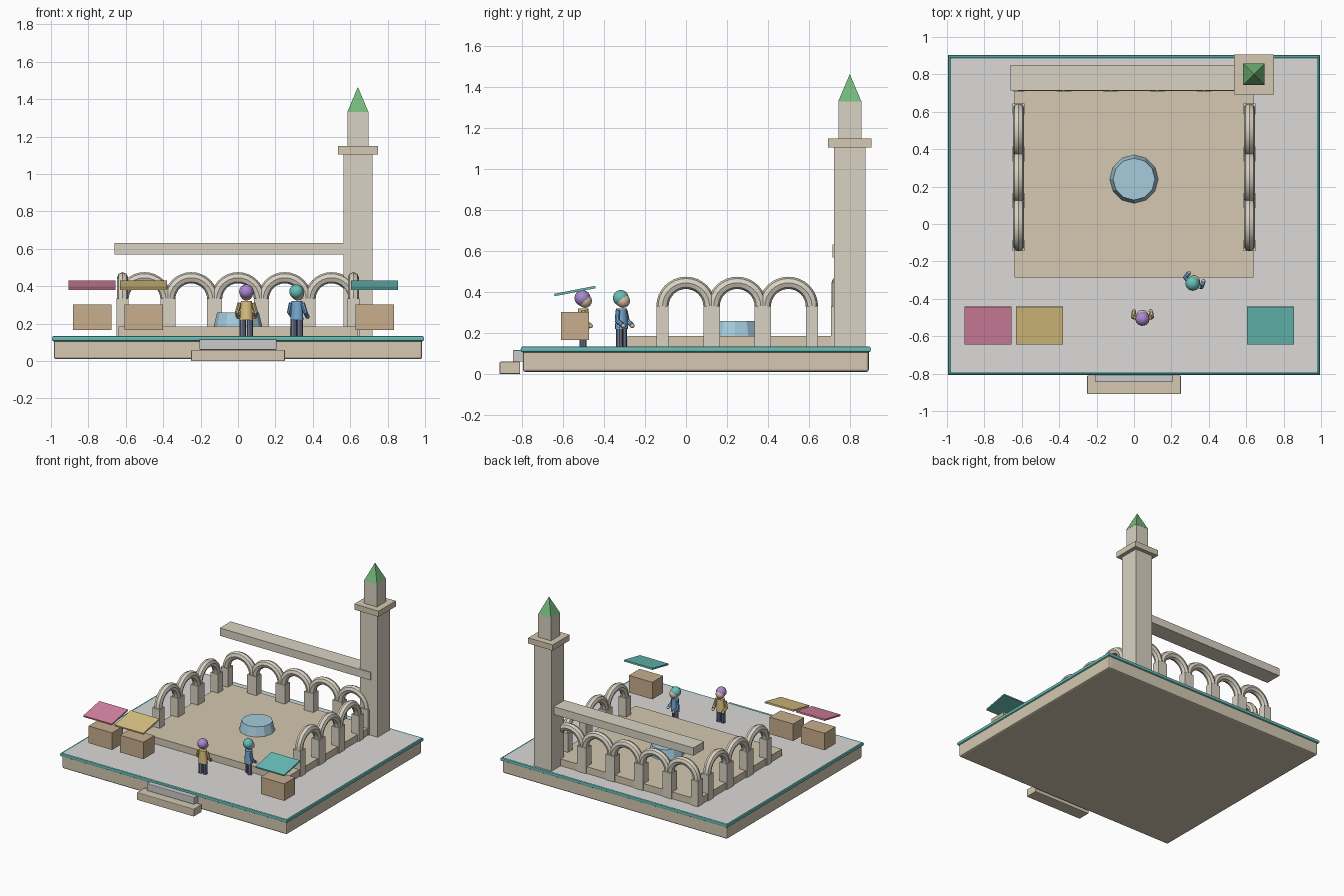
import bpy, math
from mathutils import Vector, Matrix

if "Cube" in bpy.data.objects:
    bpy.data.objects.remove(bpy.data.objects["Cube"])


def material(name, rgb):
    m = bpy.data.materials.new(name)
    m.diffuse_color = (*rgb, 1)
    m.use_nodes = True
    m.node_tree.nodes["Principled BSDF"].inputs["Base Color"].default_value = m.diffuse_color
    return m


TAN = material("sandstone", (0.66, 0.58, 0.44))
STONE = material("pale_stone", (0.70, 0.65, 0.55))
PAVE = material("paving", (0.72, 0.70, 0.68))
TEAL = material("teal", (0.14, 0.52, 0.48))
BLUE = material("water", (0.38, 0.60, 0.72))
GREEN = material("roof_green", (0.18, 0.48, 0.20))
WOOD = material("wood", (0.58, 0.42, 0.27))
CRIMSON = material("crimson", (0.68, 0.23, 0.36))
GOLD = material("gold", (0.70, 0.54, 0.22))
NAVY = material("trousers", (0.17, 0.19, 0.30))
SKIN = material("skin", (0.72, 0.50, 0.36))
PURPLE = material("purple", (0.40, 0.25, 0.62))
COAT = material("blue_coat", (0.18, 0.40, 0.65))


def finish(ob, name, mat, smooth=False):
    ob.name = ob.data.name = name
    if mat:
        ob.data.materials.append(mat)
    if smooth:
        bpy.ops.object.shade_smooth_by_angle(angle=math.radians(40))
    return ob


def box(name, x, y, z, mat=None, bevel=0.0):
    """Box from (min, max) ranges on each axis."""
    bpy.ops.mesh.primitive_cube_add(size=1)
    ob = bpy.context.object
    lo, hi = Vector((x[0], y[0], z[0])), Vector((x[1], y[1], z[1]))
    ob.data.transform(Matrix.Diagonal((*(hi - lo), 1)))
    ob.location = (lo + hi) / 2
    if bevel:
        m = ob.modifiers.new("bevel", 'BEVEL')
        m.width, m.segments = bevel, 2
    return finish(ob, name, mat)


def square(name, c, half, z, mat, top=None):
    """Square tower stage, optionally tapering to another half width."""
    bpy.ops.mesh.primitive_cone_add(
        vertices=4, radius1=half * math.sqrt(2),
        radius2=half * math.sqrt(2) if top is None else top,
        depth=z[1] - z[0], location=(*c, (z[0] + z[1]) / 2),
        rotation=(0, 0, math.pi / 4))
    return finish(bpy.context.object, name, mat)


def tube(name, pts, radius, mat, closed=False, res=2):
    """Round tube swept along a poly path, converted to mesh."""
    cu = bpy.data.curves.new(name, 'CURVE')
    cu.dimensions = '3D'
    cu.bevel_depth, cu.bevel_resolution, cu.use_fill_caps = radius, res, True
    sp = cu.splines.new('POLY')
    sp.points.add(len(pts) - 1)
    for p, co in zip(sp.points, pts):
        p.co = (*co, 1)
    sp.use_cyclic_u = closed
    ob = bpy.data.objects.new(name, cu)
    bpy.context.collection.objects.link(ob)
    bpy.ops.object.select_all(action='DESELECT')
    ob.select_set(True)
    bpy.context.view_layer.objects.active = ob
    bpy.ops.object.convert(target='MESH')
    return finish(bpy.context.object, name, mat, True)


# Base, paving, rim and front steps
box("base", (-0.985, 0.985), (-0.797, 0.893), (0.01, 0.12), TAN, 0.012)
box("paving", (-0.985, 0.985), (-0.797, 0.893), (0.11, 0.131), PAVE)
tube("rim", [(-0.985, -0.797, 0.12), (0.985, -0.797, 0.12),
             (0.985, 0.893, 0.12), (-0.985, 0.893, 0.12)], 0.015, TEAL, True)
box("lower_step", (-0.25, 0.25), (-0.91, -0.81), (0.0, 0.06), TAN, 0.004)
box("upper_step", (-0.207, 0.207), (-0.845, -0.78), (0.06, 0.117), None, 0.004)

# Courtyard platform and fountain
box("courtyard", (-0.64, 0.64), (-0.285, 0.765), (0.13, 0.185), TAN)
bpy.ops.mesh.primitive_cone_add(vertices=12, radius1=0.13, radius2=0.112,
                                depth=0.075, location=(0, 0.24, 0.2205))
finish(bpy.context.object, "fountain", BLUE)

# Arcades: each arch is a half ring standing on two square posts
R, SPRING = 0.115, 0.33


def arch(label, x, y, along_y):
    d = Vector((0, 1, 0)) if along_y else Vector((1, 0, 0))
    c = Vector((x, y, SPRING))
    pts = [c + d * R * math.cos(math.pi * i / 16)
           + Vector((0, 0, R * math.sin(math.pi * i / 16))) for i in range(17)]
    tube(label + "_arch", pts, 0.03, STONE)
    hx, hy = (0.0325, 0.03) if along_y else (0.03, 0.0325)
    for s in (-1, 1):
        p = c + d * R * s
        box(label + "_post", (p.x - hx, p.x + hx), (p.y - hy, p.y + hy),
            (0.13, SPRING + 0.003), STONE)


for i in range(5):
    arch("back_arcade", -0.5 + 0.25 * i, 0.74, False)
for side, sx in (("left", -1), ("right", 1)):
    for i in range(3):
        arch(side + "_arcade", sx * 0.617, 0.25 * i, True)

box("roof_beam", (-0.66, 0.66), (0.715, 0.85), (0.57, 0.632), STONE)

# Tower
T = (0.641, 0.8)
square("tower_shaft", T, 0.077, (0.13, 1.105), STONE)
square("tower_gallery", T, 0.107, (1.105, 1.15), TAN)
square("tower_lantern", T, 0.056, (1.15, 1.33), STONE)
square("tower_roof", T, 0.057, (1.33, 1.465), GREEN, 0.0)

# Market stalls with tilted awnings
for cx, mat in ((-0.78, CRIMSON), (-0.505, GOLD), (0.73, TEAL)):
    box("stall_counter", (cx - 0.103, cx + 0.103), (-0.61, -0.474),
        (0.167, 0.302), WOOD)
    awning = box("stall_awning", (cx - 0.125, cx + 0.125), (-0.645, -0.441),
                 (0.399, 0.411), mat)
    awning.rotation_euler.x = math.radians(11)


# Visitors
def ball(name, co, r, mat):
    bpy.ops.mesh.primitive_uv_sphere_add(segments=12, ring_count=8, radius=r,
                                         location=co)
    return finish(bpy.context.object, name, mat, True)


def visitor(x, y, turn, hat, coat):
    m = Matrix.Translation((x, y, 0.135)) @ Matrix.Rotation(turn, 4, 'Z')
    at = lambda *p: m @ Vector(p)
    bpy.ops.mesh.primitive_cone_add(vertices=12, radius1=0.036, radius2=0.03,
                                    depth=0.1, location=at(0, 0, 0.135))
    torso = finish(bpy.context.object, "visitor_torso", coat, True)
    torso.rotation_euler.z = turn
    torso.scale.y = 0.85
    for s in (-1, 1):
        tube("visitor_leg", [at(s * 0.019, 0, 0), at(s * 0.019, 0, 0.095)],
             0.017, NAVY)
        tube("visitor_arm", [at(s * 0.036, 0, 0.175), at(s * 0.05, 0.004, 0.125),
                             at(s * 0.046, 0.03, 0.105)], 0.012, coat)
        ball("visitor_hand", at(s * 0.044, 0.036, 0.1), 0.011, SKIN)
    ball("visitor_head", at(0, 0.009, 0.222), 0.034, SKIN)
    ball("visitor_hat", at(0, -0.004, 0.236), 0.039, hat)


visitor(0.045, -0.502, 0.0, PURPLE, GOLD)
visitor(0.315, -0.315, math.radians(-30), TEAL, COAT)
